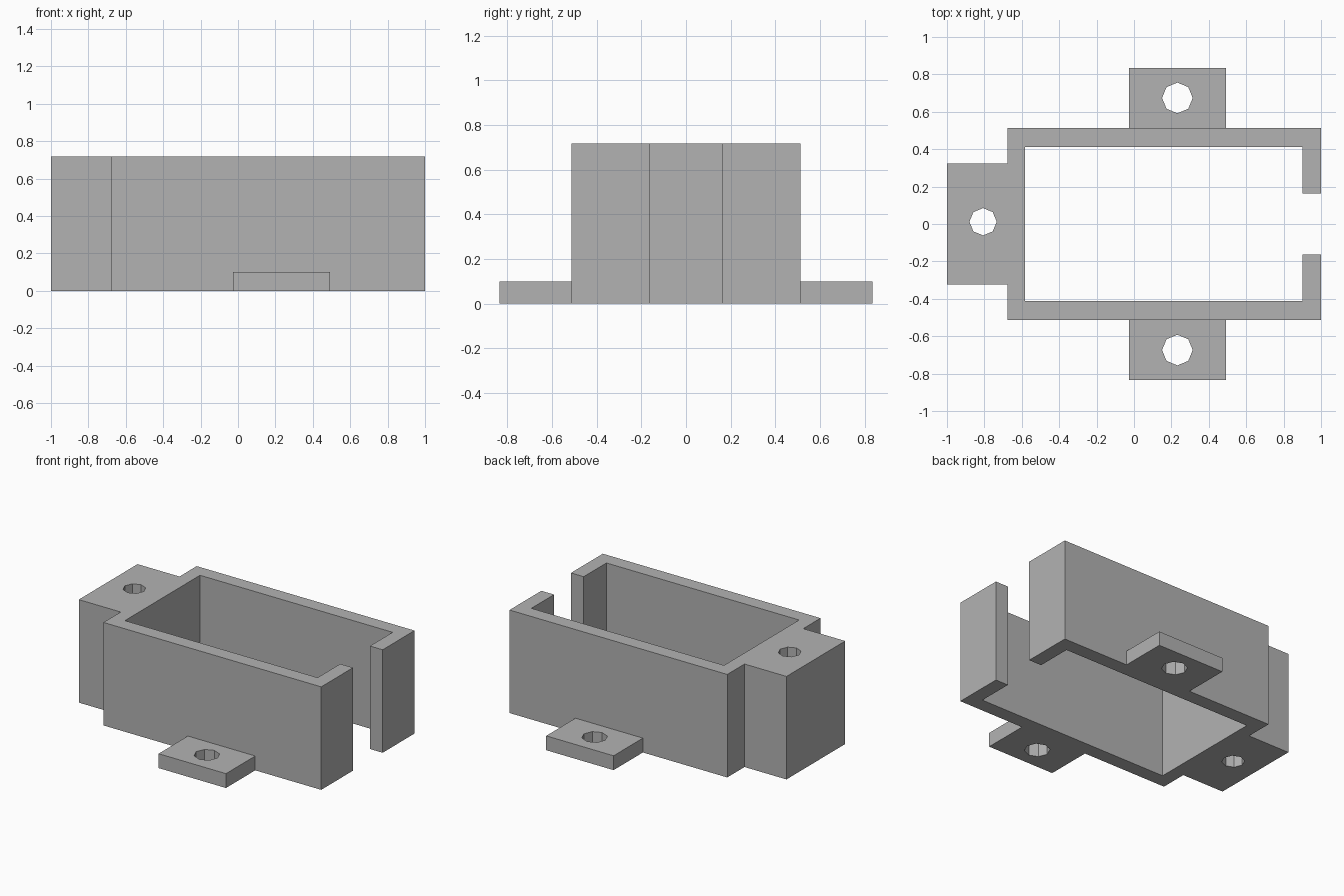
import bpy, bmesh, math

cube = bpy.data.objects.get("Cube")
if cube:
    bpy.data.objects.remove(cube, do_unlink=True)

GREY = (0.45, 0.45, 0.45, 1)
mat = bpy.data.materials.new("plain grey")
mat.use_nodes = True
mat.diffuse_color = GREY
mat.node_tree.nodes["Principled BSDF"].inputs["Base Color"].default_value = GREY


def octagon(x, y, r):
    return [(x + r * math.cos(i * math.pi / 4), y + r * math.sin(i * math.pi / 4))
            for i in range(8)]


def plate(name, outline, hole, height):
    """Extrude a flat outline with one hole up from the ground."""
    curve = bpy.data.curves.new(name, "CURVE")
    curve.dimensions = "2D"
    curve.fill_mode = "BOTH"
    curve.extrude = height / 2
    for points in (outline, hole):
        spline = curve.splines.new("POLY")
        spline.points.add(len(points) - 1)
        for p, (x, y) in zip(spline.points, points):
            p.co = (x, y, 0, 1)
        spline.use_cyclic_u = True
    temp = bpy.data.objects.new(name + " profile", curve)
    bpy.context.collection.objects.link(temp)
    mesh = bpy.data.meshes.new_from_object(
        temp.evaluated_get(bpy.context.evaluated_depsgraph_get()))
    bpy.data.objects.remove(temp, do_unlink=True)

    # Weld the caps to the sides and rest the part on the ground
    bm = bmesh.new()
    bm.from_mesh(mesh)
    bmesh.ops.remove_doubles(bm, verts=bm.verts, dist=0.0001)
    bmesh.ops.recalc_face_normals(bm, faces=bm.faces)
    bmesh.ops.translate(bm, verts=bm.verts, vec=(0, 0, height / 2))
    for f in bm.faces:
        f.smooth = False
        f.material_index = 0
    bm.to_mesh(mesh)
    bm.free()
    mesh.name = name
    mesh.materials.clear()
    mesh.materials.append(mat)
    obj = bpy.data.objects.new(name, mesh)
    bpy.context.collection.objects.link(obj)
    return obj


# Open-ended wall frame with its full-height mounting block
OUT, IN, GAP, BLOCK = 0.513, 0.413, 0.163, 0.323
half = [(-1, BLOCK), (-0.677, BLOCK), (-0.677, OUT), (1, OUT), (1, GAP),
        (0.902, GAP), (0.902, IN), (-0.582, IN)]
outline = half + [(x, -y) for x, y in reversed(half)]
plate("wall_frame", outline, octagon(-0.807, 0.012, 0.073), 0.717)

# Low screw tabs on both long sides
for name, s in (("front_tab", -1), ("back_tab", 1)):
    tab = [(-0.027, s * OUT), (0.492, s * OUT), (0.492, s * 0.835), (-0.027, s * 0.835)]
    plate(name, tab, octagon(0.232, s * 0.674, 0.082), 0.1)
